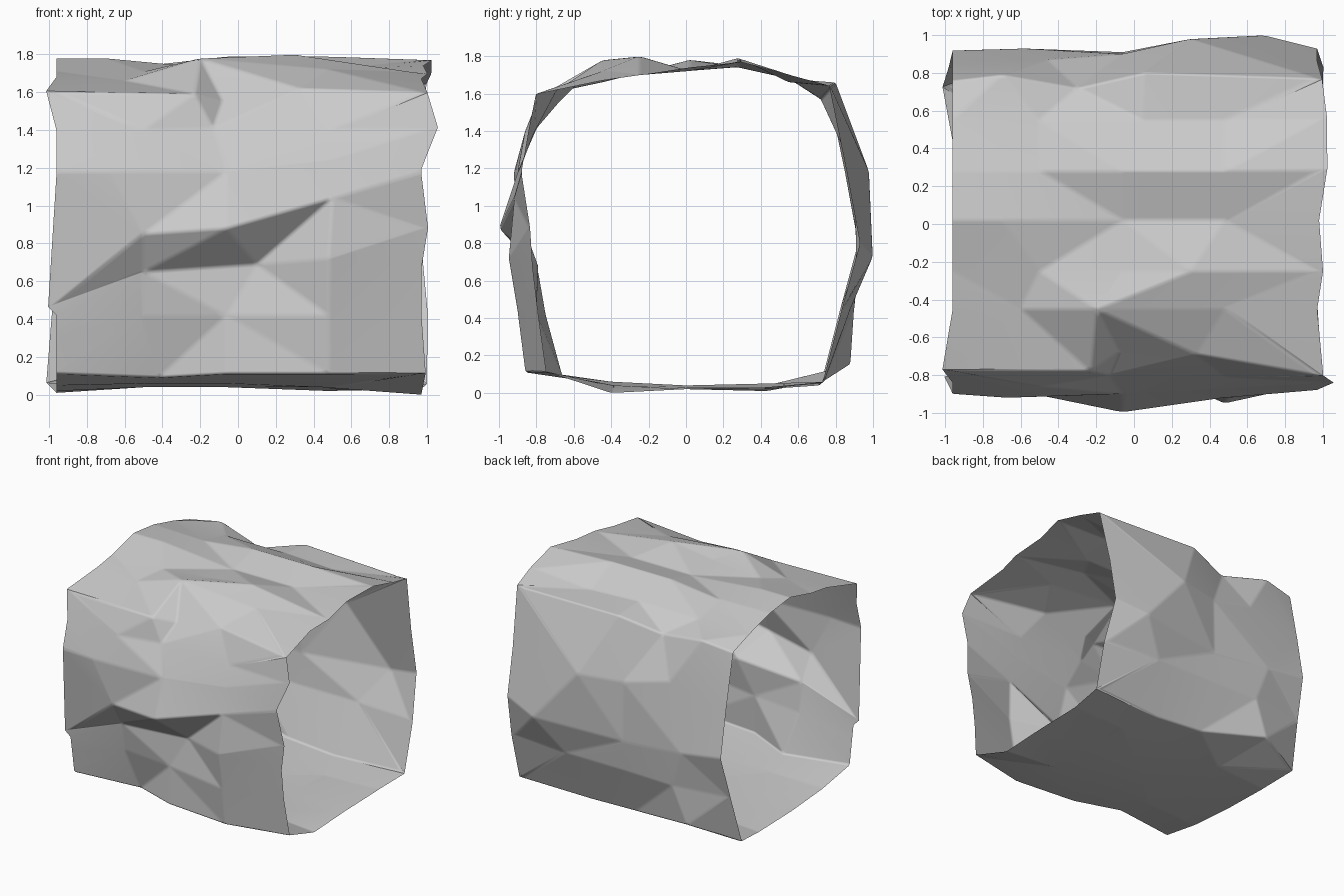
import bpy
import bmesh

cube = bpy.data.objects.get("Cube")
if cube:
    bpy.data.objects.remove(cube, do_unlink=True)

# Positions along the tunnel, from the right end to the left end
STATIONS = (-0.96, -0.5, -0.06, 0.48, 0.97)

# Each strand runs along the tunnel: its fixed height (walls) or fixed depth
# (roof, floor), then the distance of the rock at each station.
FRONT_WALL = [
    (0.11, (-0.75, -0.66, -0.81, -0.86, -0.75)),
    (0.42, (-0.78, -0.75, -0.8, -0.9, -0.79)),
    (0.67, (-0.8, -0.79, -0.79, -0.95, -0.82)),
    (0.88, (-0.81, -0.91, -1.0, -0.92, -0.84)),
    (1.18, (-0.9, -0.92, -0.9, -0.87, -0.88)),
    (1.4, (-0.84, -0.86, -0.8, -0.81, -0.84)),
    (1.6, (-0.78, -0.78, -0.68, -0.69, -0.8)),
]
ROOF = [
    (-0.45, (1.68, 1.66, 1.78, 1.72, 1.67)),
    (-0.25, (1.71, 1.71, 1.75, 1.8, 1.7)),
    (0.02, (1.78, 1.78, 1.72, 1.72, 1.74)),
    (0.28, (1.75, 1.74, 1.79, 1.79, 1.77)),
    (0.55, (1.68, 1.68, 1.68, 1.66, 1.7)),
]
BACK_WALL = [
    (1.64, (0.76, 0.79, 0.72, 0.8, 0.77)),
    (1.18, (0.85, 0.87, 0.9, 0.98, 0.86)),
    (0.8, (0.92, 0.93, 0.91, 1.0, 0.93)),
    (0.45, (0.83, 0.9, 0.88, 0.88, 0.84)),
    (0.06, (0.73, 0.88, 0.74, 0.72, 0.74)),
]
FLOOR = [
    (0.43, (0.01, 0.04, 0.05, 0.02, 0.03)),
    (0.0, (0.02, 0.04, 0.04, 0.03, 0.02)),
    (-0.4, (0.05, 0.06, 0.06, 0.04, 0.0)),
]

# Sideways and upward shifts that break up the regular rows
SHIFTS = {
    ("front", 0, 1): (0.08, -0.02),
    ("front", 1, 0): (0, -0.12),
    ("front", 2, 0): (0, -0.25), ("front", 2, 1): (0, -0.02),
    ("front", 2, 2): (0.16, 0.02), ("front", 2, 3): (0, 0.05),
    ("front", 3, 0): (0, -0.4), ("front", 3, 1): (0, -0.03),
    ("front", 3, 3): (0.02, 0.16),
    ("front", 4, 1): (-0.18, 0), ("front", 4, 3): (0, 0.06),
    ("front", 5, 2): (-0.07, 0.01),
    ("front", 6, 1): (0.27, -0.01), ("front", 6, 2): (-0.02, -0.05),
    ("front", 6, 3): (-0.15, 0.02),
    ("roof", 0, 1): (-0.1, 0), ("roof", 0, 2): (-0.14, 0),
    ("roof", 1, 3): (-0.18, 0), ("roof", 2, 1): (-0.2, 0),
    ("roof", 2, 4): (0.01, 0), ("roof", 4, 2): (0.1, 0),
    ("back", 0, 0): (0, -0.03), ("back", 0, 1): (-0.2, 0.01),
    ("back", 0, 2): (-0.24, -0.07), ("back", 0, 3): (-0.43, 0.02),
    ("back", 1, 1): (0.04, 0.1), ("back", 1, 3): (-0.18, 0),
    ("back", 2, 1): (-0.1, -0.05), ("back", 2, 2): (0, -0.1),
    ("back", 2, 3): (0.21, -0.07),
    ("back", 4, 0): (-0.03, 0), ("back", 4, 1): (-0.12, 0.09),
    ("back", 4, 3): (-0.12, -0.02),
}


def strand_points(side, row, fixed, values):
    """Points of one strand, placed as wall or as roof and floor."""
    for station, value in enumerate(values):
        dx, dz = SHIFTS.get((side, row, station), (0, 0))
        y, z = (value, fixed) if side in ("front", "back") else (fixed, value)
        yield STATIONS[station] + dx, y, z + dz


def make_material(name, colour):
    material = bpy.data.materials.new(name)
    material.use_nodes = True
    material.diffuse_color = colour
    shader = material.node_tree.nodes["Principled BSDF"]
    shader.inputs["Base Color"].default_value = colour
    shader.inputs["Roughness"].default_value = 0.9
    return material


# Strands in order around the tunnel
bm = bmesh.new()
strands = []
sides = (("front", FRONT_WALL), ("roof", ROOF),
         ("back", BACK_WALL), ("floor", FLOOR))
for side, rows in sides:
    for row, (fixed, values) in enumerate(rows):
        points = strand_points(side, row, fixed, values)
        strands.append([bm.verts.new(point) for point in points])

# Rock skin between neighbouring strands, open at both ends
for index, lower in enumerate(strands):
    upper = strands[(index + 1) % len(strands)]
    for s in range(len(STATIONS) - 1):
        bm.faces.new((lower[s], lower[s + 1], upper[s + 1], upper[s]))

# Split the bent quads along their shorter diagonals
bmesh.ops.triangulate(bm, faces=bm.faces[:], quad_method="SHORT_EDGE")

mesh = bpy.data.meshes.new("rock_tunnel")
bm.to_mesh(mesh)
bm.free()
mesh.materials.append(make_material("stone grey", (0.6, 0.6, 0.6, 1)))
mesh.shade_smooth()

tunnel = bpy.data.objects.new("rock_tunnel", mesh)
bpy.context.collection.objects.link(tunnel)

# Softly worn edges between flat rock facets
worn = tunnel.modifiers.new("worn_edges", "BEVEL")
worn.width = 0.015
worn.segments = 2
worn.limit_method = "ANGLE"
worn.angle_limit = 0.1
worn.harden_normals = True
